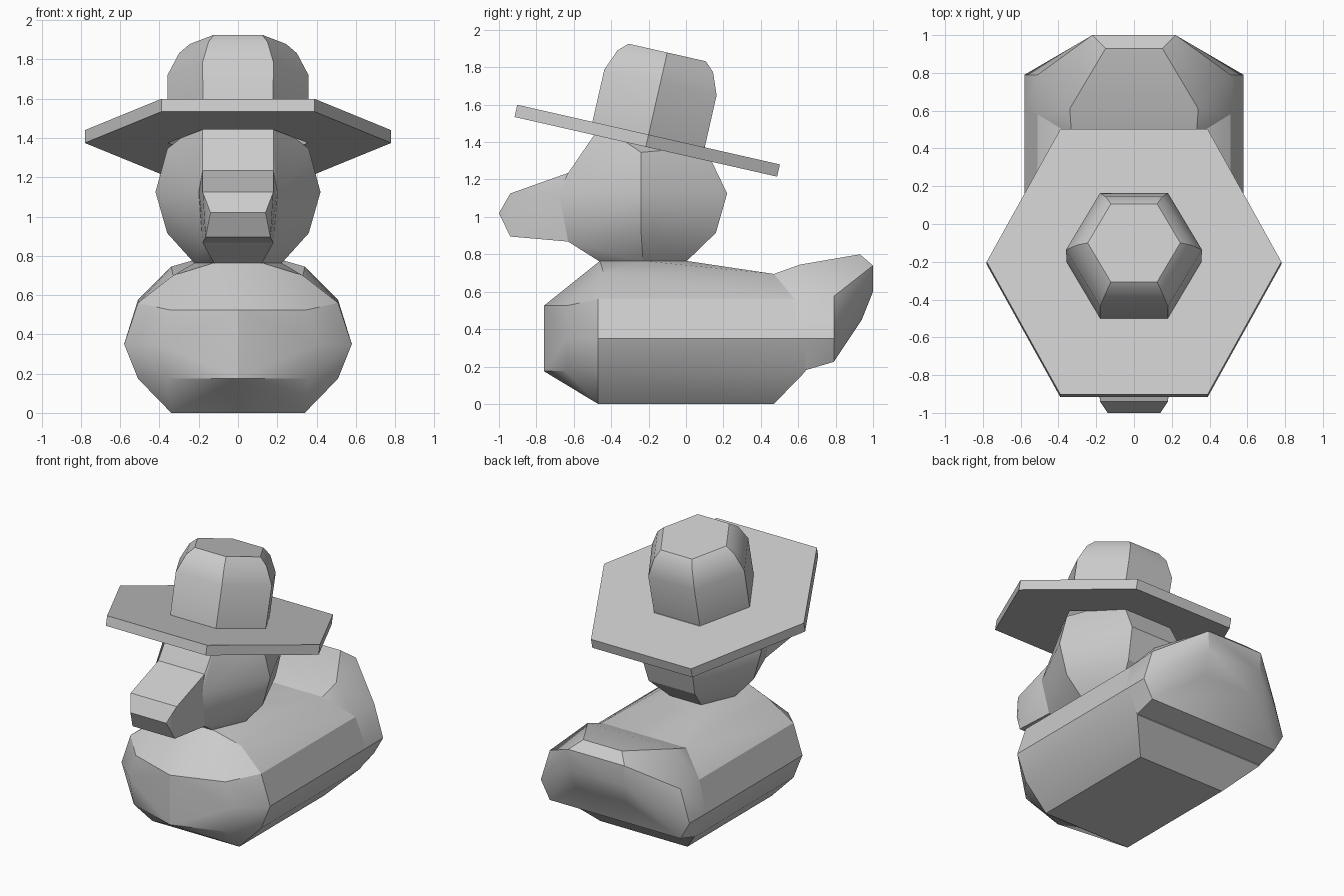
import bpy, bmesh, math

if "Cube" in bpy.data.objects:
    bpy.data.objects.remove(bpy.data.objects["Cube"])


def finish(bm, name):
    """Turn a bmesh into a named object with angle-limited smooth shading."""
    bmesh.ops.recalc_face_normals(bm, faces=bm.faces)
    mesh = bpy.data.meshes.new(name)
    bm.to_mesh(mesh)
    bm.free()
    obj = bpy.data.objects.new(name, mesh)
    bpy.context.collection.objects.link(obj)
    bpy.ops.object.select_all(action='DESELECT')
    obj.select_set(True)
    bpy.context.view_layer.objects.active = obj
    bpy.ops.object.shade_smooth_by_angle(angle=math.radians(28))
    return obj


def hull(name, half_points):
    """Faceted convex solid from points mirrored across x = 0."""
    bm = bmesh.new()
    for x, y, z in half_points:
        for s in ((1, -1) if x else (1,)):
            bm.verts.new((s * x, y, z))
    res = bmesh.ops.convex_hull(bm, input=bm.verts[:])
    junk = {v for v in res['geom_interior'] + res['geom_unused']
            if isinstance(v, bmesh.types.BMVert)}
    bmesh.ops.delete(bm, geom=list(junk), context='VERTS')
    bmesh.ops.dissolve_limit(bm, angle_limit=math.radians(2),
                             verts=bm.verts[:], edges=bm.edges[:])
    return finish(bm, name)


def hexagon(half_x, half_y, z):
    """Six-sided ring with points on the left and right."""
    return [(half_x, 0, z), (half_x / 2, half_y, z), (-half_x / 2, half_y, z),
            (-half_x, 0, z), (-half_x / 2, -half_y, z), (half_x / 2, -half_y, z)]


# body: hull with rounded chest, flat bottom and a raised neck seat
hull("body", [
    (0, -.76, .175), (0, -.76, .525),
    (.365, -.64, .175), (.40, -.64, .35), (.35, -.64, .525),
    (.34, -.47, 0), (.51, -.47, .175), (.58, -.47, .35), (.51, -.47, .56),
    (.33, -.44, .70), (.12, -.46, .765), (.22, -.23, .765), (.12, 0, .765),
    (.34, .47, 0), (.51, .64, .175), (.58, .64, .35), (.51, .64, .56),
    (.33, .47, .695),
])

# tail: upswept rear end
hull("tail", [
    (.33, .47, .695), (.51, .58, .56), (.58, .6, .35), (.51, .62, .175),
    (.34, .61, .745), (.51, .79, .225), (.58, .79, .35), (.51, .79, .575),
    (.15, .93, .80), (.22, 1.0, .74), (.21, 1.0, .60), (.20, .94, .45),
])

# head: stacked six-sided rings
hull("head", [
    (.12, -.46, .76), (.22, -.23, .76), (.12, 0, .76),
    (.18, -.63, .868), (.36, -.24, .915), (.18, .16, .915),
    (.20, -.68, 1.125), (.42, -.24, 1.125), (.20, .22, 1.125),
    (.18, -.63, 1.235), (.36, -.24, 1.345), (.18, .10, 1.375),
    (.18, -.455, 1.49),
])

# beak
hull("beak", [
    (.18, -.60, 1.23), (.18, -.63, 1.235), (.20, -.68, 1.125), (.18, -.63, .868),
    (.18, -.94, 1.125), (.14, -1.0, 1.02), (.165, -.94, .895),
])

# hat: crown and brim as one shell of hexagon rings, open underneath
bm = bmesh.new()
profile = [(.245, .212, .45), (.30, .262, .402), (.36, .308, .286), (.357, .308, 0),
           (.78, .72, 0), (.78, .72, -.067), (.357, .308, -.067), (.357, .308, -.001)]
rings = [[bm.verts.new(p) for p in hexagon(*r)] for r in profile]
bm.faces.new(rings[0])
for a, b in zip(rings, rings[1:]):
    for i in range(6):
        j = (i + 1) % 6
        bm.faces.new((a[i], a[j], b[j], b[i]))
hat = finish(bm, "hat")
hat.location = (0, -.2, 1.44)
hat.rotation_euler.x = math.radians(-12.8)
